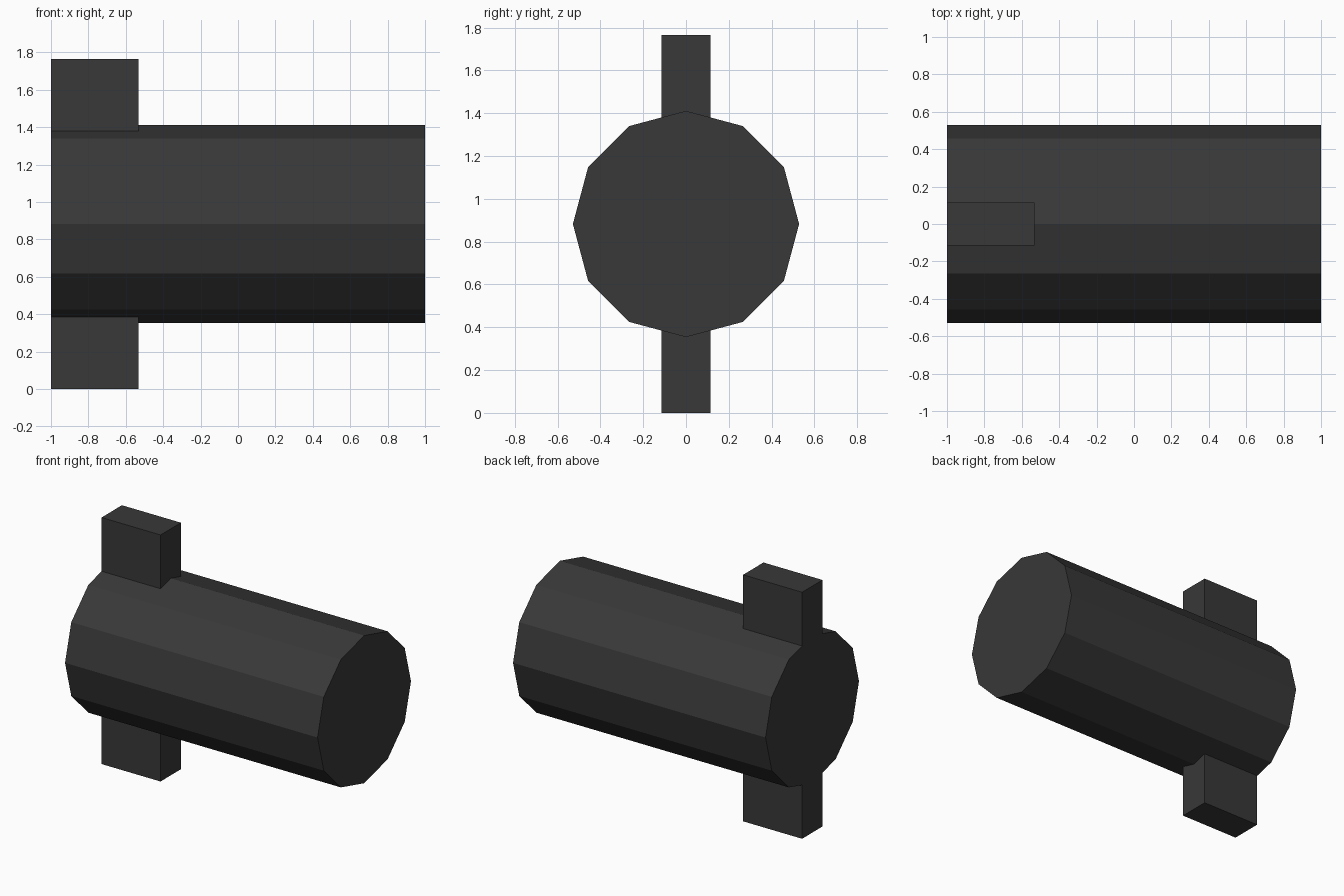
import bpy, bmesh
from math import sin, cos, tan, pi

if "Cube" in bpy.data.objects:
    bpy.data.objects.remove(bpy.data.objects["Cube"])

RADIUS, MID_Z, SIDES = 0.5285, 0.8825, 12
FIN_HALF = 0.115

dark = bpy.data.materials.new("dark_grey")
dark.diffuse_color = (0.04, 0.04, 0.04, 1)
dark.use_nodes = True
dark.node_tree.nodes["Principled BSDF"].inputs["Base Color"].default_value = dark.diffuse_color


def prism(name, profile, x0, x1):
    """Extrude a closed (y, z) profile along x."""
    bm = bmesh.new()
    face = bm.faces.new([bm.verts.new((x0, y, z)) for y, z in profile])
    ext = bmesh.ops.extrude_face_region(bm, geom=[face], use_keep_orig=True)
    verts = [g for g in ext["geom"] if isinstance(g, bmesh.types.BMVert)]
    bmesh.ops.translate(bm, verts=verts, vec=(x1 - x0, 0, 0))
    bmesh.ops.recalc_face_normals(bm, faces=bm.faces)
    mesh = bpy.data.meshes.new(name)
    bm.to_mesh(mesh)
    bm.free()
    mesh.materials.append(dark)
    obj = bpy.data.objects.new(name, mesh)
    bpy.context.collection.objects.link(obj)
    return obj


# Twelve-sided barrel lying along x
ring = [(RADIUS * sin(2 * pi * i / SIDES), MID_Z + RADIUS * cos(2 * pi * i / SIDES))
        for i in range(SIDES)]
prism("barrel", ring, -1, 1)

# Upper and lower fins, seated on the barrel's ridges
seat = RADIUS - FIN_HALF * tan(pi / SIDES)
for name, side in (("upper_fin", 1), ("lower_fin", -1)):
    outline = [(-FIN_HALF, MID_Z), (-FIN_HALF, seat), (0, RADIUS), (FIN_HALF, seat)]
    outline = [(-FIN_HALF, seat), (0, RADIUS), (FIN_HALF, seat),
               (FIN_HALF, MID_Z), (-FIN_HALF, MID_Z)]
    prism(name, [(y, MID_Z + side * h) for y, h in outline], -1, -0.533)
